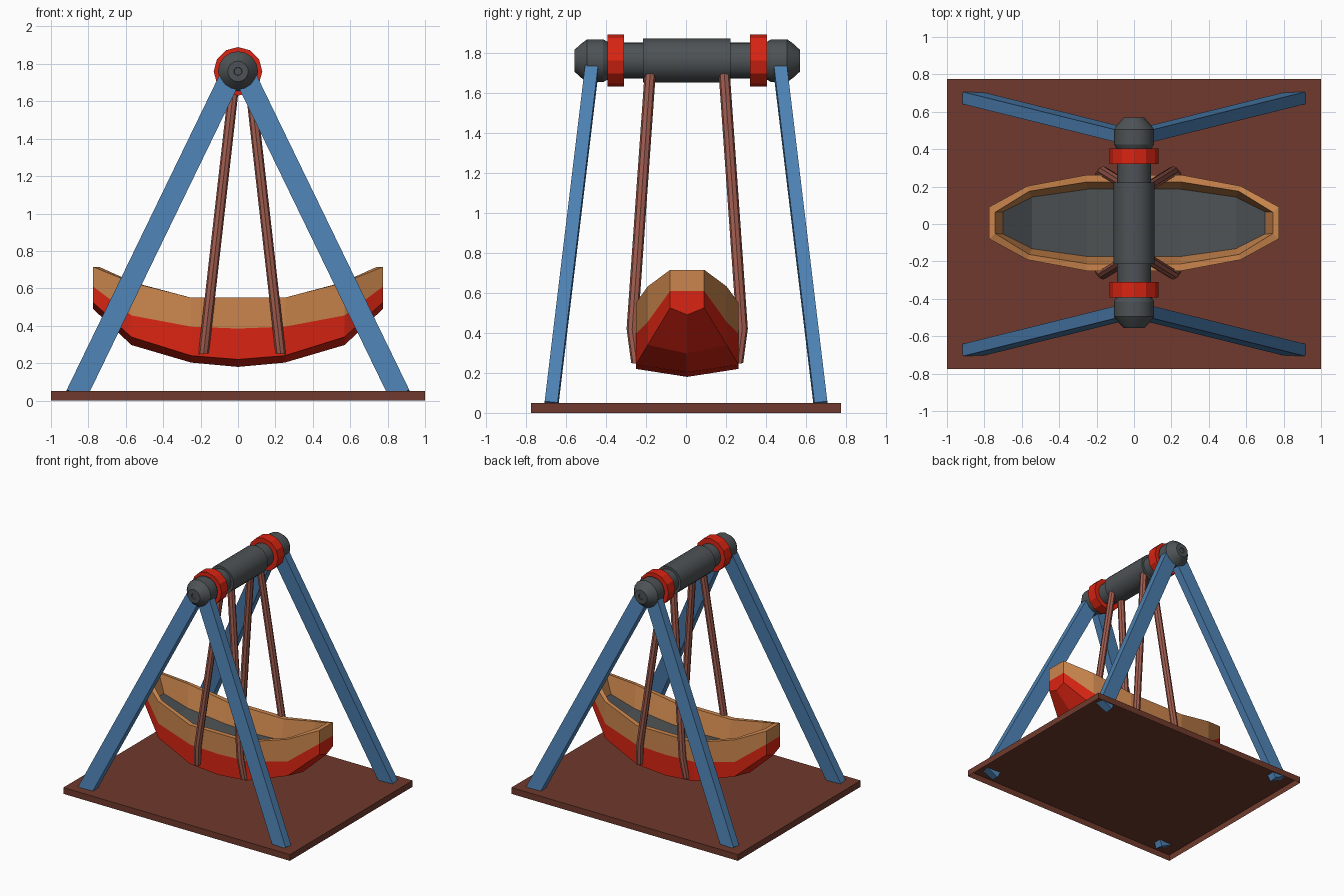
import bpy, bmesh, math
from mathutils import Vector

if "Cube" in bpy.data.objects:
    bpy.data.objects.remove(bpy.data.objects["Cube"])


def material(name, r, g, b):
    m = bpy.data.materials.new(name)
    m.diffuse_color = (r, g, b, 1)
    m.use_nodes = True
    m.node_tree.nodes["Principled BSDF"].inputs["Base Color"].default_value = m.diffuse_color
    return m


RED = material("red paint", 0.70, 0.018, 0.006)
WOOD = material("orange wood", 0.60, 0.24, 0.075)
BLUE = material("blue paint", 0.075, 0.22, 0.45)
BROWN = material("dark brown", 0.16, 0.042, 0.026)
ROD = material("copper brown", 0.36, 0.11, 0.08)
GREY = material("dark grey", 0.075, 0.085, 0.09)


def finish(name, bm, mats, smooth=None, recalc=True):
    if recalc:
        bmesh.ops.recalc_face_normals(bm, faces=bm.faces)
    me = bpy.data.meshes.new(name)
    bm.to_mesh(me)
    bm.free()
    for m in mats:
        me.materials.append(m)
    if smooth:
        for p in me.polygons:
            p.use_smooth = True
        me.set_sharp_from_angle(angle=math.radians(smooth))
    ob = bpy.data.objects.new(name, me)
    bpy.context.collection.objects.link(ob)
    return ob


def loft(bm, rings, caps=True):
    """Bridge closed rings of points into a tube."""
    vs = [[bm.verts.new(p) for p in r] for r in rings]
    n = len(vs[0])
    for a, b in zip(vs, vs[1:]):
        for i in range(n):
            bm.faces.new((a[i], a[(i + 1) % n], b[(i + 1) % n], b[i]))
    if caps:
        bm.faces.new(vs[0])
        bm.faces.new(vs[-1])


AXLE_Z = 1.76


def lathe(name, profile, sides, mat, smooth=None):
    """Turn (y, radius) points around the axle line."""
    bm = bmesh.new()
    loft(bm, [[(r * math.sin(2 * math.pi * i / sides), y,
                AXLE_Z + r * math.cos(2 * math.pi * i / sides))
               for i in range(sides)] for y, r in profile])
    return finish(name, bm, [mat], smooth)


# base: thin box, open underneath
bm = bmesh.new()
bmesh.ops.create_cube(bm, size=1)
for v in bm.verts:
    v.co = (v.co.x * 2, v.co.y * 1.548, (v.co.z + 0.5) * 0.05)
low = [f for f in bm.faces if f.calc_center_median().z < 0.01]
bmesh.ops.delete(bm, geom=low, context='FACES_ONLY')
finish("base", bm, [BROWN], recalc=False)

# support legs: four leaning beams
for sx in (-1, 1):
    for sy in (-1, 1):
        top = Vector((sx * 0.05, sy * 0.472, 1.71))
        foot = Vector((sx * 0.865, sy * 0.674, 0.03))
        d = (top - foot).normalized()
        wide = Vector((d.z, 0, -d.x)).normalized() * 0.0575
        thin = d.cross(wide).normalized() * 0.0325
        bm = bmesh.new()
        loft(bm, [[c + wide * a + thin * b
                   for a, b in ((-1, -1), (1, -1), (1, 1), (-1, 1))]
                  for c in (foot, top)])
        finish("support_leg", bm, [BLUE])

# axle: thin shaft, thick middle sleeve, end hubs and red collars
lathe("axle_shaft", [(-0.42, 0.09), (0.425, 0.09)], 20, GREY, 30)
lathe("axle_sleeve", [(-0.215, 0.11), (0.222, 0.11)], 20, GREY, 30)
for s in (-1, 1):
    o = 0.006
    hub = [(0.39, 0.09), (0.42, 0.107), (0.50, 0.107), (0.53, 0.085),
           (0.563, 0.055), (0.563, 0.022), (0.555, 0.02)]
    lathe("axle_hub", [(s * y + o, r) for y, r in hub], 16, GREY, 25)
    lathe("axle_collar", [(s * 0.315 + o, 0.13), (s * 0.398 + o, 0.13)],
          12, RED)

# hanger rods: bent round bars from the axle to the hull sides
for sx in (-1, 1):
    for sy in (-1, 1):
        path = [(0.042, 0.185, 1.70), (0.187, 0.275, 0.42),
                (0.206, 0.252, 0.25)]
        rings = []
        for x, y, z in path:
            c = Vector((sx * x + 0.022, sy * y + 0.006, z))
            tilt = -sx * 0.11
            rings.append([c + Vector((0.028 * math.cos(t), 0.028 * math.sin(t),
                                      tilt * 0.028 * math.cos(t)))
                          for t in [math.pi / 4 * k for k in range(8)]])
        bm = bmesh.new()
        loft(bm, rings)
        finish("hanger_rod", bm, [ROD], 40)

# boat hull: cross-sections along x, mirrored from the middle to both ends
# x, half width, rim z, stripe z, chine z, keel z, inner rim x, floor x
half = [(0.0, 0.257, 0.55, 0.385, 0.22, 0.18, 0.0, 0.0),
        (0.25, 0.257, 0.55, 0.395, 0.24, 0.203, 0.25, 0.25),
        (0.57, 0.197, 0.632, 0.455, 0.34, 0.297, 0.56, 0.545),
        (0.775, 0.085, 0.715, 0.61, 0.525, 0.49, 0.742, 0.70)]
stations = [(-1, h) for h in half[:0:-1]] + [(1, h) for h in half]
bm = bmesh.new()
rows = []
for s, (x, w, rim, stripe, chine, keel, xi, xf) in stations:
    wi, wf = w - 0.028 - 0.01 * (w > 0.2), w * 0.7
    floor = min(stripe, 0.56)
    side = [(xf, wf, floor), (xi, wi, rim), (x, w, rim), (x, w, stripe),
            (x, w, chine)]
    pts = side + [(x, 0, keel)] + [(a, -b, c) for a, b, c in side[::-1]]
    rows.append([bm.verts.new((s * a, b + 0.006, c)) for a, b, c in pts])
# bands round the section: inner wall, rim, stripe, side, bottom ... floor
bands = [0, 0, 0, 1, 1, 1, 1, 0, 0, 0, 2]
for a, b in zip(rows, rows[1:]):
    for j, m in enumerate(bands):
        k = (j + 1) % 11
        bm.faces.new((a[j], a[k], b[k], b[j])).material_index = m
for r in (rows[0], rows[-1]):
    for ids, m in (((0, 1, 9, 10), 0), ((1, 2, 8, 9), 0), ((2, 3, 7, 8), 0),
                   ((3, 4, 5, 6, 7), 1)):
        bm.faces.new([r[i] for i in ids]).material_index = m
finish("boat_hull", bm, [WOOD, RED, GREY])
